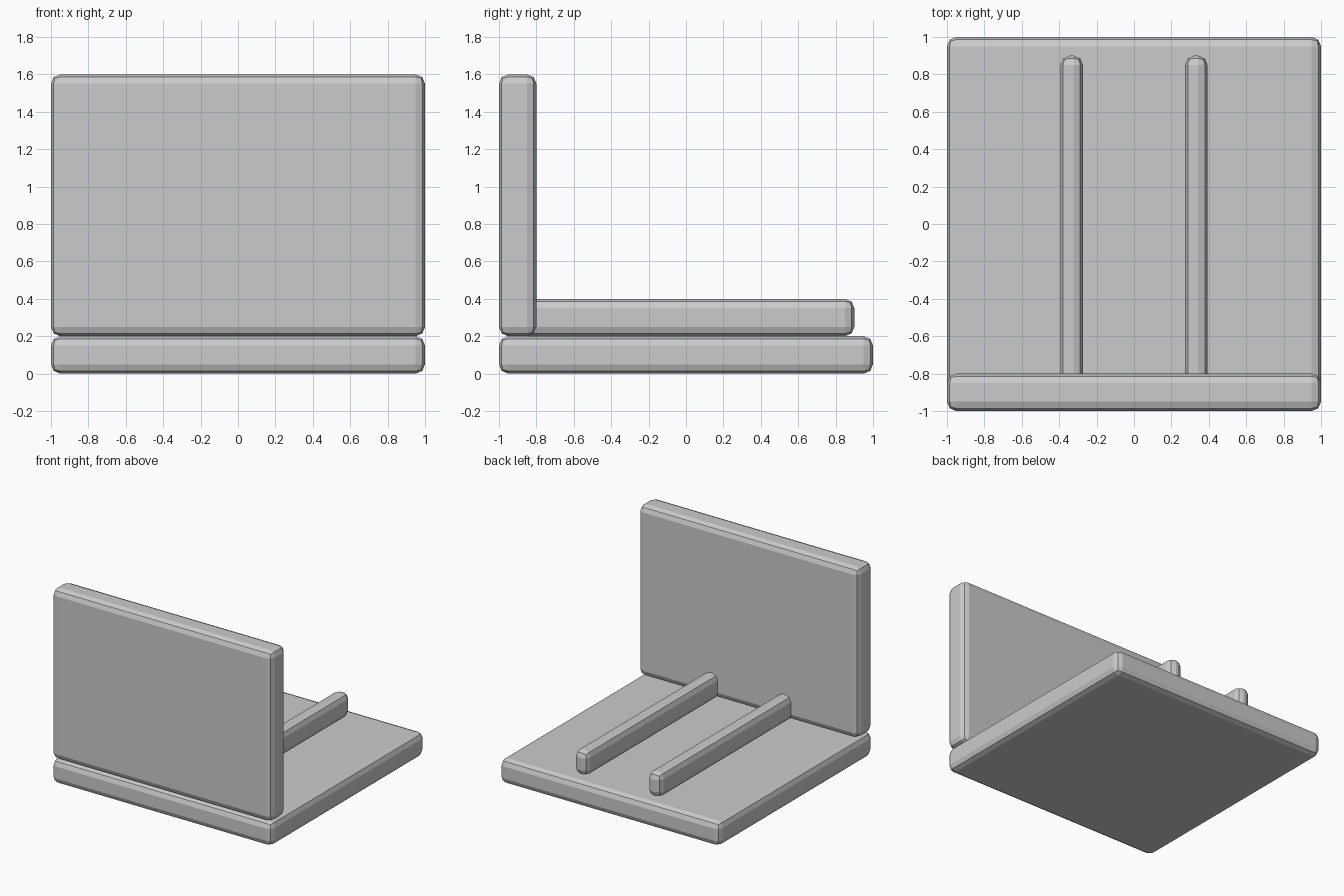
import bpy

if "Cube" in bpy.data.objects:
    bpy.data.objects.remove(bpy.data.objects["Cube"])


def rounded_slab(name, centre, size, bevel=0.05):
    """Box of the given size with two-segment bevelled edges."""
    bpy.ops.mesh.primitive_cube_add(size=1, location=centre)
    obj = bpy.context.object
    obj.name = name
    obj.scale = size
    bpy.ops.object.transform_apply(location=False, rotation=False, scale=True)
    mod = obj.modifiers.new("edge_bevel", 'BEVEL')
    mod.width = bevel
    mod.segments = 2
    return obj


# Base plate
rounded_slab("base_plate", (0, 0, 0.1), (2, 2, 0.2))

# Upright panel along the front edge
rounded_slab("upright_panel", (0, -0.9, 0.9), (2, 0.2, 1.4))

# Two parallel rails on the base, running into the panel
for side, label in ((-1, "left"), (1, "right")):
    rounded_slab(f"{label}_rail", (side * 0.333, 0, 0.3), (0.12, 1.8, 0.2))
